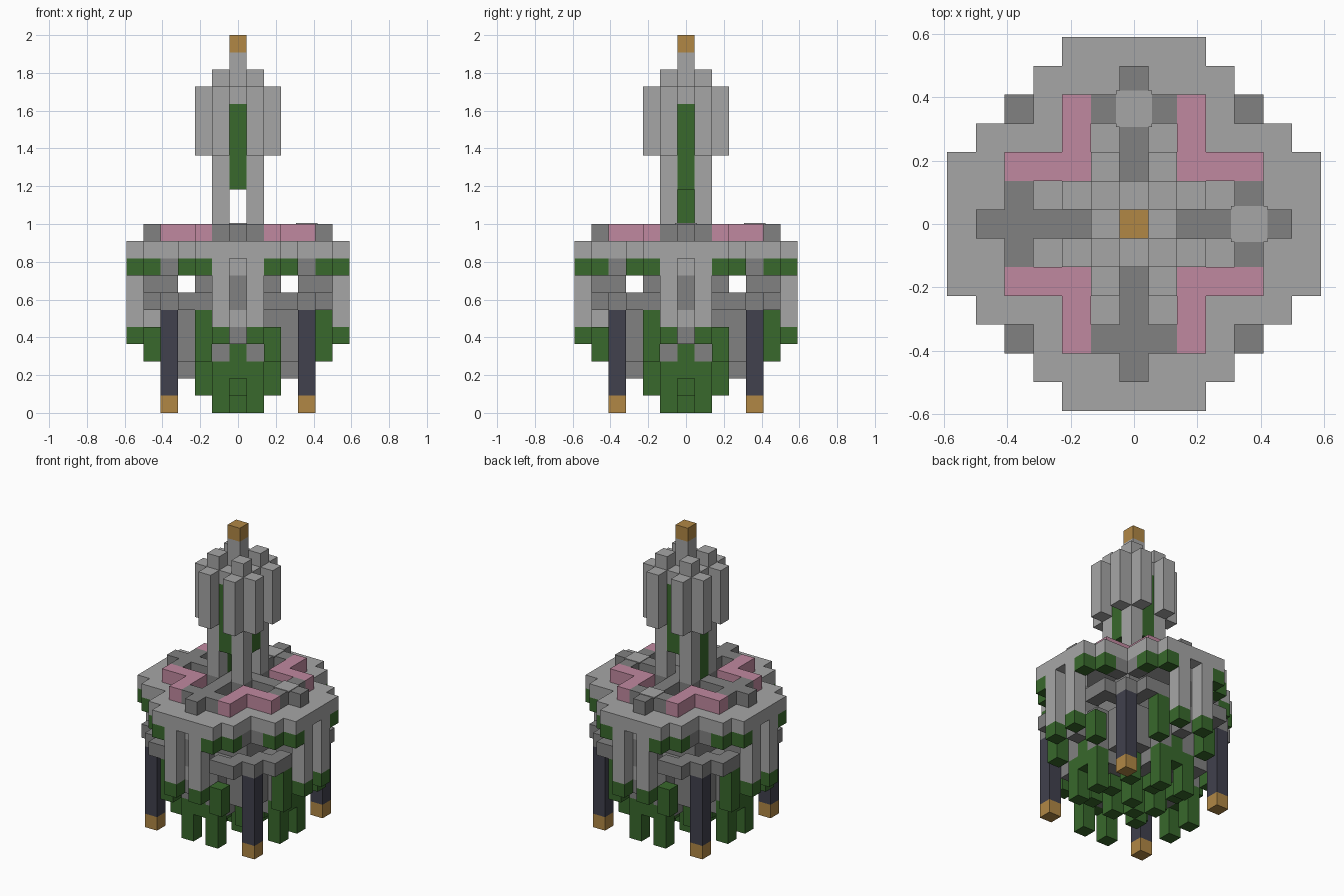
import bpy, bmesh
from mathutils import Vector

cube = bpy.data.objects.get("Cube")
if cube:
    bpy.data.objects.remove(cube, do_unlink=True)

U = 1 / 11  # edge of one block


def material(name, rgb):
    m = bpy.data.materials.new(name)
    m.use_nodes = True
    m.diffuse_color = (*rgb, 1)
    m.node_tree.nodes["Principled BSDF"].inputs["Base Color"].default_value = (*rgb, 1)
    return m


LIGHT = material("light grey stone", (0.38, 0.38, 0.38))
DARK = material("dark grey stone", (0.22, 0.22, 0.22))
PINK = material("pink blocks", (0.53, 0.25, 0.35))
GREEN = material("green moss", (0.04, 0.14, 0.025))
NAVY = material("dark slate", (0.052, 0.052, 0.075))
GOLD = material("gold", (0.44, 0.245, 0.06))


def column(i, j, low, high):
    """Blocks stacked from layer low to layer high."""
    return {(i, j, k) for k in range(low, high + 1)}


def turn4(cells):
    """Repeat cells by quarter turns."""
    return {c for i, j, k in cells
            for c in ((i, j, k), (-j, i, k), (-i, -j, k), (j, -i, k))}


def mirror8(cells):
    """Quarter turns and their mirror images."""
    return turn4(cells | {(-i, j, k) for i, j, k in cells})


def disc(limit, low, high):
    return {(i, j, k) for i in range(-6, 7) for j in range(-6, 7)
            for k in range(low, high + 1) if i * i + j * j <= limit}


parts = []
filled = set()


def part(name, mat, cells):
    """Claim the cells that no earlier part has taken."""
    cells = cells - filled
    filled.update(cells)
    parts.append((name, mat, cells))


# Corner posts with gold feet
part("post_feet", GOLD, turn4(column(4, 4, 0, 0)))
part("corner_posts", NAVY, turn4(column(4, 4, 1, 5)))

# Brackets above the posts
bracket = {(2, 5, 6), (3, 5, 6), (3, 4, 6), (4, 4, 6)}
part("brackets", DARK, mirror8(bracket))

# Moss hanging under the bowl
part("hanging_strips", GREEN, mirror8(column(1, 4, 0, 2)) | turn4(column(0, 4, 2, 3)))
moss = {(i, j, k) for i in range(-2, 3) for j in range(-2, 3)
        for k in (1, 2) if (i + j) % 2 == 0}
moss |= column(0, 0, 0, 0) | turn4(column(1, 1, 0, 0))
part("bowl_moss", GREEN, moss)
part("moss_panels", GREEN, turn4(column(-2, -5, 3, 5) | column(2, -5, 3, 4)))

# Stone bowl and core
bowl = disc(18, 3, 5) | {c for c in disc(10, 2, 2)}
part("bowl", DARK, bowl)
core = {(i, j, k) for i in range(-2, 3) for j in range(-2, 3) for k in (6, 7, 8)}
part("core", DARK, core)

# Side piers: paired pillars with a recessed bay between
part("pier_moss", GREEN, mirror8(column(1, 6, 4, 4)))
part("pier_pillars", LIGHT, mirror8(column(1, 6, 5, 8)))
part("bay_panels", LIGHT, turn4(column(0, 5, 5, 5) | column(0, 5, 8, 8)))
part("bay_spokes", DARK, turn4(column(0, 5, 4, 4) | column(0, 5, 6, 7) | column(0, 4, 6, 7)))

# Rim under the deck, then the deck
part("rim_moss", GREEN, mirror8({(2, 6, 8), (3, 5, 8)}))
part("rim_stone", DARK, mirror8({(3, 4, 8)}))
part("deck", LIGHT, disc(40, 9, 9) - turn4({(4, 4, 9)}))

# Pattern on the deck
part("deck_corners", PINK, mirror8({(2, 2, 10), (2, 3, 10), (2, 4, 10)}))
cross = {(0, j, 10) for j in range(6)} | {(1, 4, 10), (1, 1, 10), (1, 0, 10)}
part("deck_cross", DARK, mirror8(cross))

# Tower
part("tower_legs", LIGHT, turn4(column(1, 1, 11, 19)))
part("tower_panels", GREEN, turn4(column(0, 1, 13, 17)) | column(-1, 0, 11, 12))
part("tower_heads", LIGHT, turn4(column(0, 1, 18, 18)))
part("tower_pillars", LIGHT, mirror8(column(1, 2, 15, 18)))
part("spire", LIGHT, column(0, 0, 13, 20))
part("spire_tip", GOLD, column(0, 0, 21, 21))

AXES = [Vector(v) for v in ((1, 0, 0), (0, 1, 0), (0, 0, 1))]


def add_part(name, mat, cells):
    """Make one mesh of the exposed block sides."""
    bm = bmesh.new()
    verts = {}

    def corner(p):
        key = tuple(round(2 * c) for c in p)
        if key not in verts:
            verts[key] = bm.verts.new(p * U)
        return verts[key]

    for cell in sorted(cells):
        centre = Vector(cell) + Vector((0, 0, 0.5))
        for a in range(3):
            for side in (-1, 1):
                n = AXES[a] * side
                if tuple(round(c) for c in Vector(cell) + n) in filled:
                    continue
                s, t = AXES[(a + 1) % 3] * side, AXES[(a + 2) % 3]
                ring = ((-1, -1), (1, -1), (1, 1), (-1, 1))
                bm.faces.new([corner(centre + (n + s * p + t * q) / 2) for p, q in ring])
    mesh = bpy.data.meshes.new(name)
    bm.to_mesh(mesh)
    bm.free()
    mesh.materials.append(mat)
    bpy.context.collection.objects.link(bpy.data.objects.new(name, mesh))


for entry in parts:
    add_part(*entry)

# Pale plates set on two arms of the cross
for name, x, y in (("back_plate", 0, 4), ("left_plate", 4, 0)):
    bpy.ops.mesh.primitive_cube_add(size=1, location=(x * U, y * U, 11 * U))
    plate = bpy.context.object
    plate.name = name
    plate.scale = (0.115, 0.115, 0.008)
    plate.data.materials.append(LIGHT)
